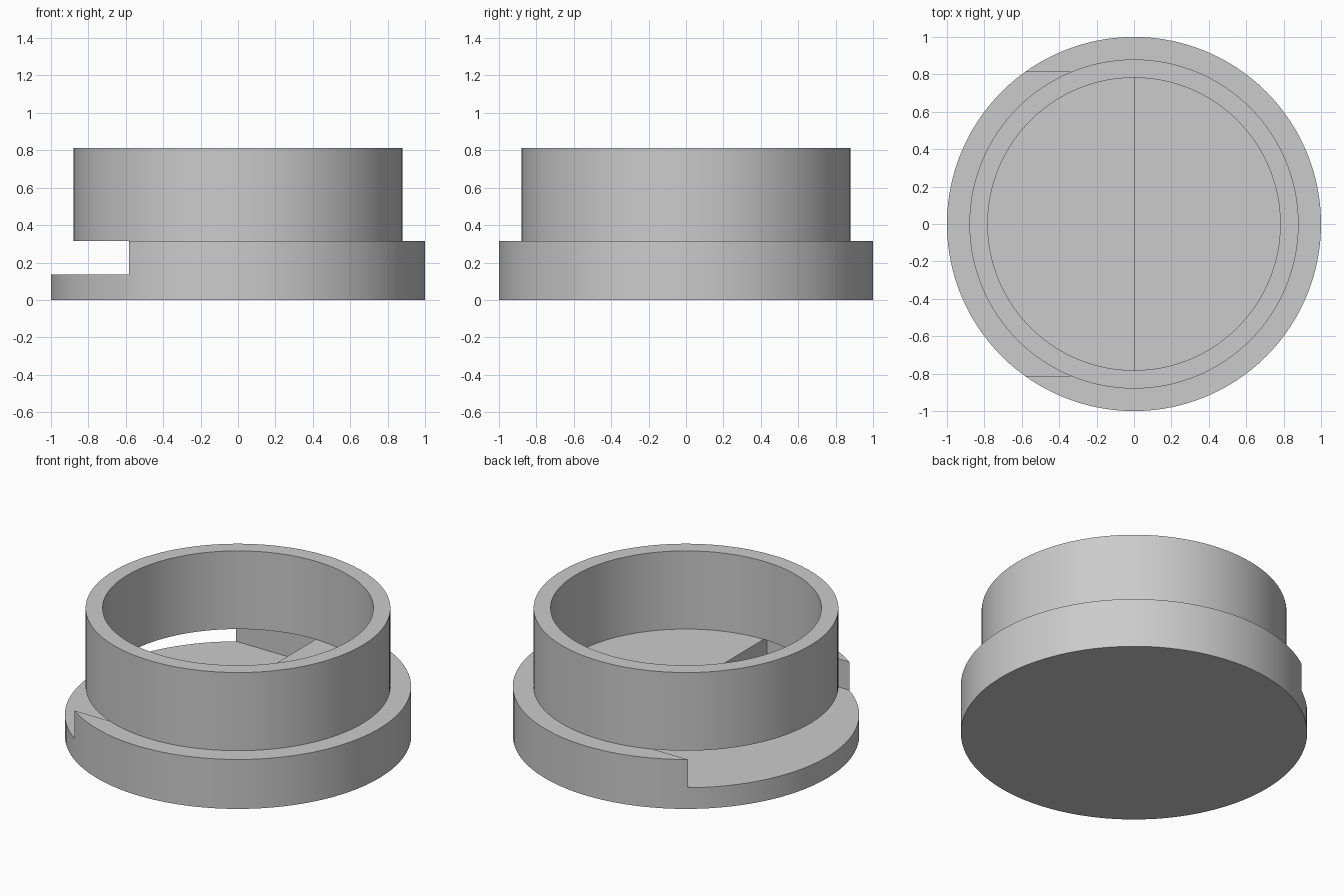
import bpy
import bmesh
from math import radians
from mathutils import Matrix

if "Cube" in bpy.data.objects:
    bpy.data.objects.remove(bpy.data.objects["Cube"], do_unlink=True)

SEGMENTS = 128
BASE_TOP, SLOT_FLOOR, RING_TOP = 0.315, 0.135, 0.813
RING_OUTER, RING_INNER = 0.88, 0.782
SLOT_HALF_WIDTH = 0.813

grey = bpy.data.materials.new("light grey")
grey.use_nodes = True
colour = (0.6, 0.6, 0.6, 1)
grey.diffuse_color = colour
grey.node_tree.nodes["Principled BSDF"].inputs["Base Color"].default_value = colour


def add_object(name, bm):
    bmesh.ops.recalc_face_normals(bm, faces=bm.faces)
    mesh = bpy.data.meshes.new(name)
    bm.to_mesh(mesh)
    bm.free()
    mesh.materials.append(grey)
    obj = bpy.data.objects.new(name, mesh)
    bpy.context.collection.objects.link(obj)
    return obj


def lathe(name, profile, closed):
    """Spin an (r, z) profile around the z axis."""
    bm = bmesh.new()
    verts = [bm.verts.new((r, 0, z)) for r, z in profile]
    edges = [bm.edges.new(pair) for pair in zip(verts, verts[1:])]
    if closed:
        edges.append(bm.edges.new((verts[-1], verts[0])))
    bmesh.ops.spin(bm, geom=verts + edges, axis=(0, 0, 1), cent=(0, 0, 0),
                   angle=radians(360), steps=SEGMENTS, use_merge=True)
    bmesh.ops.remove_doubles(bm, verts=bm.verts, dist=0.0001)
    if not closed:
        # Cap the open top and bottom rims
        bmesh.ops.holes_fill(bm, edges=[e for e in bm.edges if e.is_boundary], sides=0)
    return add_object(name, bm)


def select_only(obj):
    bpy.ops.object.select_all(action="DESELECT")
    obj.select_set(True)
    bpy.context.view_layer.objects.active = obj


# Solid round base, and the open collar standing on it
base = lathe("base", [(1, 0), (1, BASE_TOP)], closed=False)
collar = lathe("collar", [(RING_OUTER, BASE_TOP), (RING_OUTER, RING_TOP),
                          (RING_INNER, RING_TOP), (RING_INNER, BASE_TOP)], closed=True)

# Wide slot running from the left edge of the base to its middle
bm = bmesh.new()
bmesh.ops.create_cube(bm, size=1, matrix=Matrix.Translation((-0.6, 0, SLOT_FLOOR + 0.5))
                      @ Matrix.Diagonal((1.2, 2 * SLOT_HALF_WIDTH, 1, 1)))
cutter = add_object("slot_cutter", bm)
cutter.hide_render = True
cut = base.modifiers.new("slot", "BOOLEAN")
cut.operation = "DIFFERENCE"
cut.solver = "EXACT"
cut.object = cutter
select_only(base)
bpy.ops.object.modifier_apply(modifier=cut.name)
bpy.data.objects.remove(cutter, do_unlink=True)

# Smooth round walls, sharp rims
for part in (base, collar):
    select_only(part)
    bpy.ops.object.shade_smooth_by_angle(angle=radians(30))
